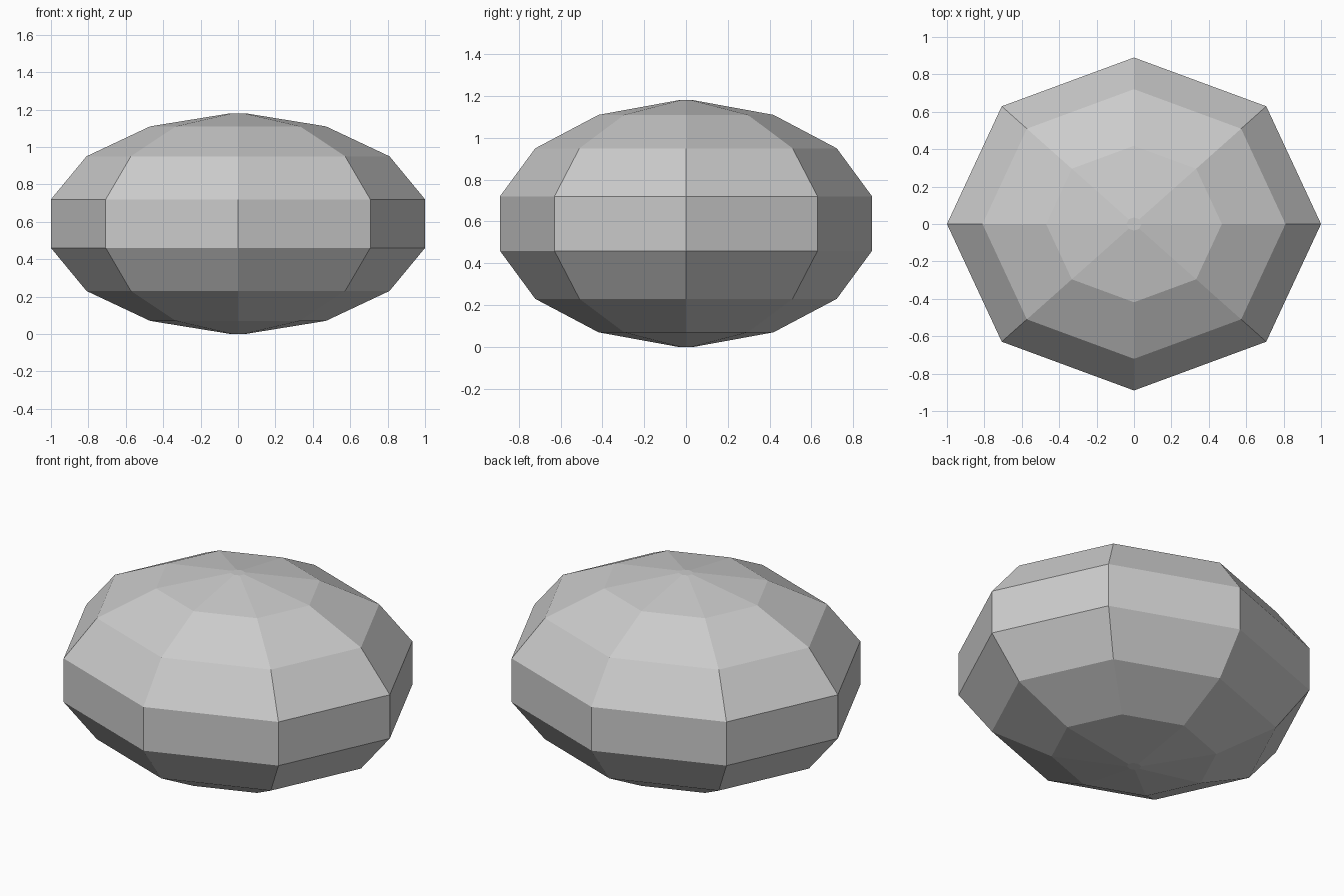
import bpy
import bmesh
from math import cos, sin, tau

cube = bpy.data.objects.get("Cube")
if cube:
    bpy.data.objects.remove(cube, do_unlink=True)

SIDES = 8
DEPTH = 0.89    # y radius relative to x radius
HEIGHT = 1.18

# Lower half of the profile: radius, height
lower = [(0.04, 0.0), (0.47, 0.07), (0.81, 0.23), (1.0, 0.46)]
profile = lower + [(r, HEIGHT - z) for r, z in reversed(lower)]

# Stone body: stacked oval rings bridged with flat faces
bm = bmesh.new()
rings = [
    [bm.verts.new((r * cos(tau * i / SIDES), DEPTH * r * sin(tau * i / SIDES), z))
     for i in range(SIDES)]
    for r, z in profile
]
for low, high in zip(rings, rings[1:]):
    for i in range(SIDES):
        j = (i + 1) % SIDES
        bm.faces.new((low[i], low[j], high[j], high[i]))

# Small end caps
bm.faces.new(rings[0][::-1])
bm.faces.new(rings[-1])
bmesh.ops.recalc_face_normals(bm, faces=bm.faces)

mesh = bpy.data.meshes.new("faceted_stone")
bm.to_mesh(mesh)
bm.free()

# Single grey material
grey = bpy.data.materials.new("light_grey")
grey.use_nodes = True
colour = (0.6, 0.6, 0.6, 1.0)
grey.diffuse_color = colour
grey.node_tree.nodes["Principled BSDF"].inputs["Base Color"].default_value = colour
mesh.materials.append(grey)

stone = bpy.data.objects.new("faceted_stone", mesh)
bpy.context.collection.objects.link(stone)
